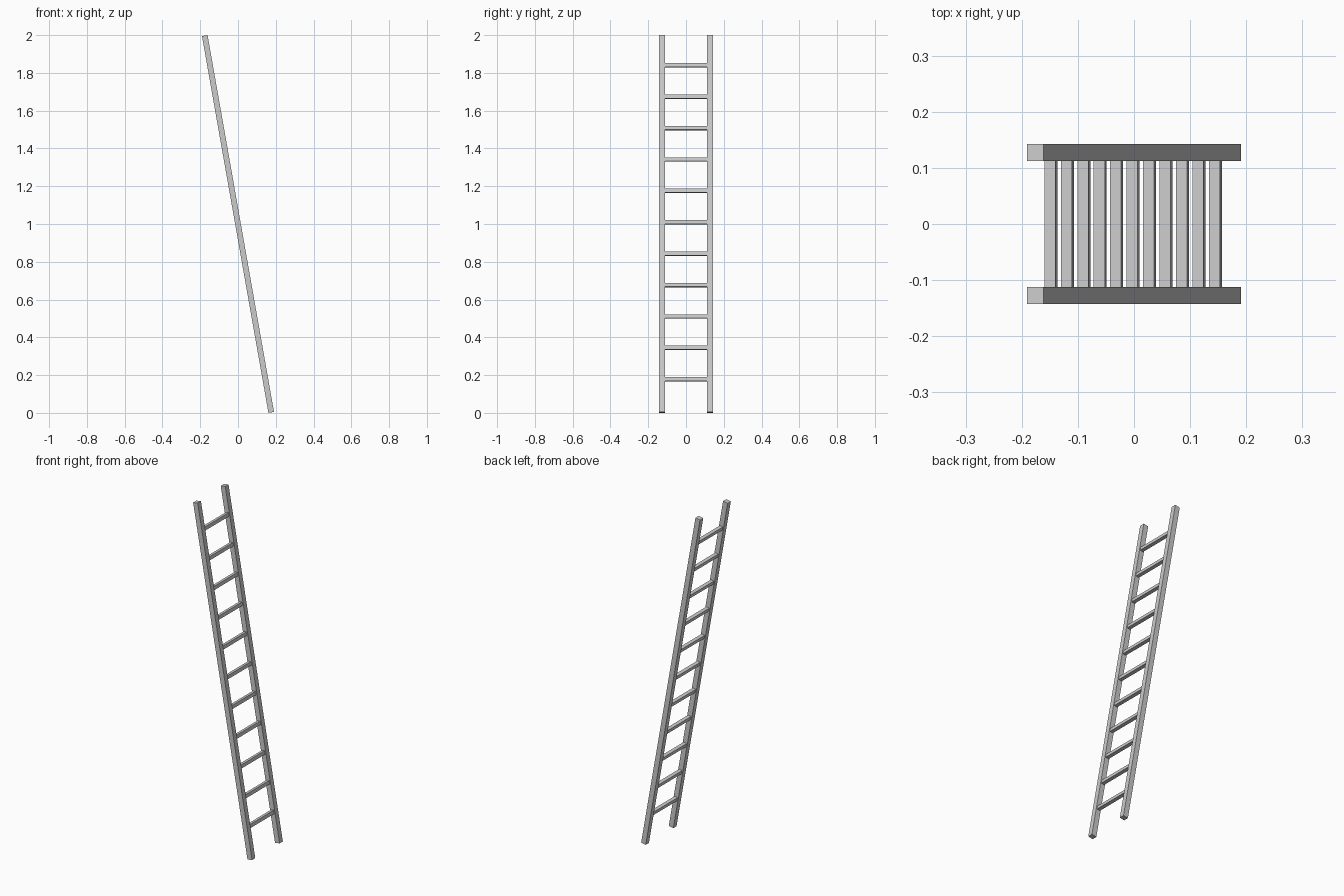
import bpy
import math
from mathutils import Matrix, Vector

if "Cube" in bpy.data.objects:
    bpy.data.objects.remove(bpy.data.objects["Cube"])

TILT = math.radians(-10)
RAIL = 0.03
RUNG = 0.02
INNER = 0.1125          # half the gap between the rails
LENGTH = (2 - RAIL * math.sin(-TILT)) / math.cos(TILT)
PITCH = LENGTH / 12
LEAN = Matrix.Translation((0, 0, 1)) @ Matrix.Rotation(TILT, 4, 'Y')


def box(name, centre, size):
    """Box placed in the ladder's own leaning frame."""
    bpy.ops.mesh.primitive_cube_add(size=1)
    ob = bpy.context.object
    ob.name = name
    ob.data.transform(LEAN @ Matrix.Translation(Vector(centre)) @ Matrix.Diagonal((*size, 1)))
    return ob


# Side rails
for name, side in (("front_rail", -1), ("back_rail", 1)):
    box(name, (0, side * (INNER + RAIL / 2), 0), (RAIL, RAIL, LENGTH))

# Rungs, evenly spaced, slightly let into the rails
for i in range(11):
    box(f"rung_{i + 1}", (0, 0, (i - 5) * PITCH + 0.009), (RUNG, 2 * INNER + 0.002, RUNG))
